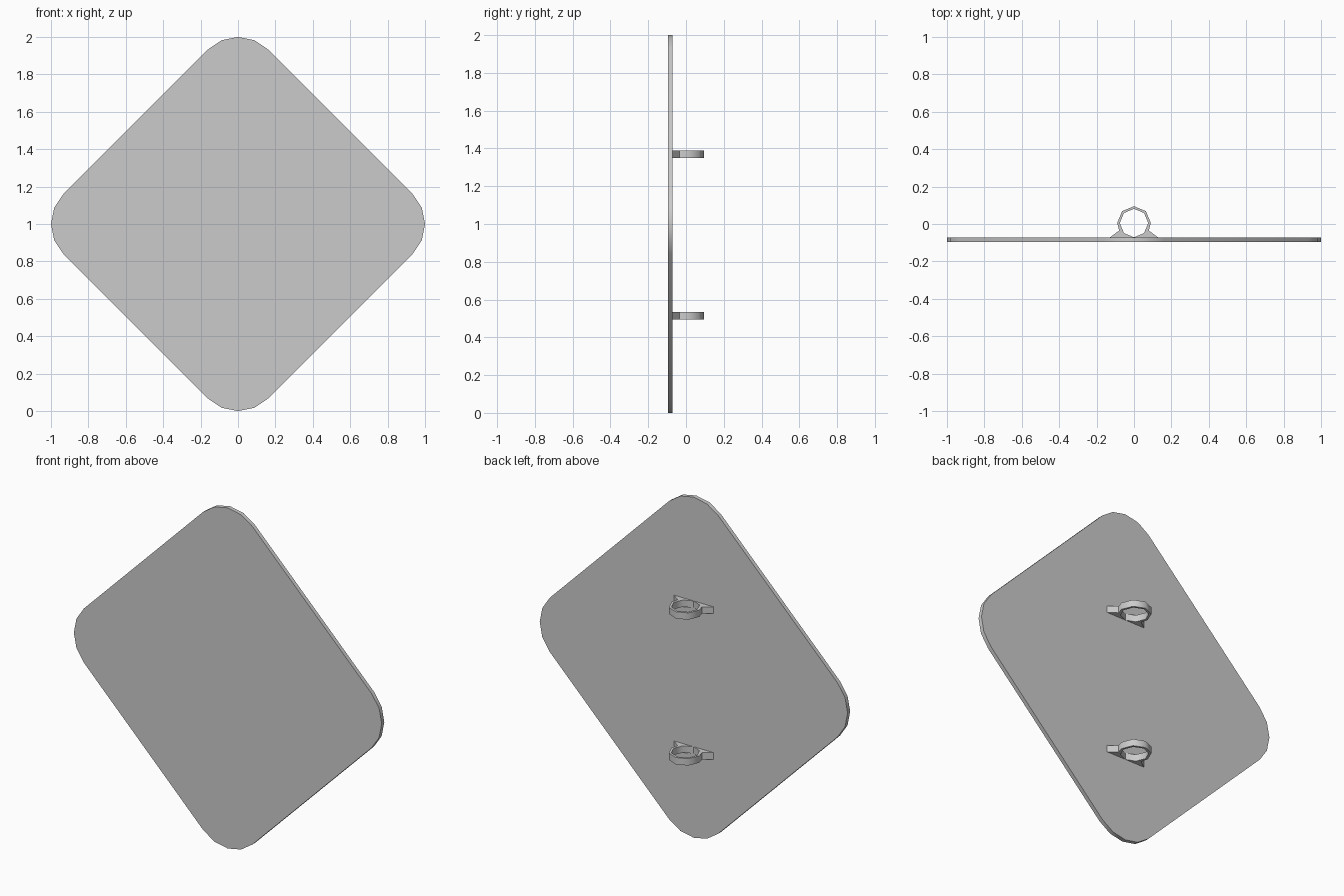
import bpy, bmesh, math

if "Cube" in bpy.data.objects:
    bpy.data.objects.remove(bpy.data.objects["Cube"])


def make_object(name, bm):
    bmesh.ops.recalc_face_normals(bm, faces=bm.faces)
    mesh = bpy.data.meshes.new(name)
    bm.to_mesh(mesh)
    bm.free()
    obj = bpy.data.objects.new(name, mesh)
    bpy.context.collection.objects.link(obj)
    bpy.ops.object.select_all(action='DESELECT')
    obj.select_set(True)
    bpy.context.view_layer.objects.active = obj
    bpy.ops.object.shade_smooth_by_angle(angle=math.radians(50))
    return obj


def extrude(bm, vec):
    geom = bmesh.ops.extrude_face_region(bm, geom=bm.faces[:])["geom"]
    verts = [g for g in geom if isinstance(g, bmesh.types.BMVert)]
    bmesh.ops.translate(bm, verts=verts, vec=vec)


def polar(cx, cy, r, deg):
    a = math.radians(deg)
    return cx + r * math.cos(a), cy + r * math.sin(a)


# Diamond plate with rounded corners (four segments per corner)
FRONT, BACK, RADIUS = -0.095, -0.071, 0.226
bm = bmesh.new()
outline = []
for corner in range(4):
    cx, cz = polar(0, 1, 1 - RADIUS, corner * 90)
    for step in range(-2, 3):
        x, z = polar(cx, cz, RADIUS, corner * 90 + step * 22.5)
        outline.append(bm.verts.new((x, FRONT, z)))
bm.faces.new(outline)
extrude(bm, (0, BACK - FRONT, 0))
make_object("sign_plate", bm)


# Pole clamps: octagonal rings flaring into feet against the plate
def clamp(name, z, height=0.04):
    cy = 0.005
    inner = [polar(0, cy, 0.076, -90 + 45 * i) for i in range(9)]
    outer = [(0.128, BACK), (0.079, -0.035)]
    outer += [polar(0, cy, 0.09, 45 * i) for i in range(5)]
    outer += [(-0.079, -0.035), (-0.128, BACK)]
    bm = bmesh.new()
    a = [bm.verts.new((x, y, z)) for x, y in inner]
    b = [bm.verts.new((x, y, z)) for x, y in outer]
    for i in range(8):
        bm.faces.new((a[i], b[i], b[i + 1], a[i + 1]))
    extrude(bm, (0, 0, height))
    make_object(name, bm)


clamp("upper_clamp", 1.35)
clamp("lower_clamp", 0.494)
